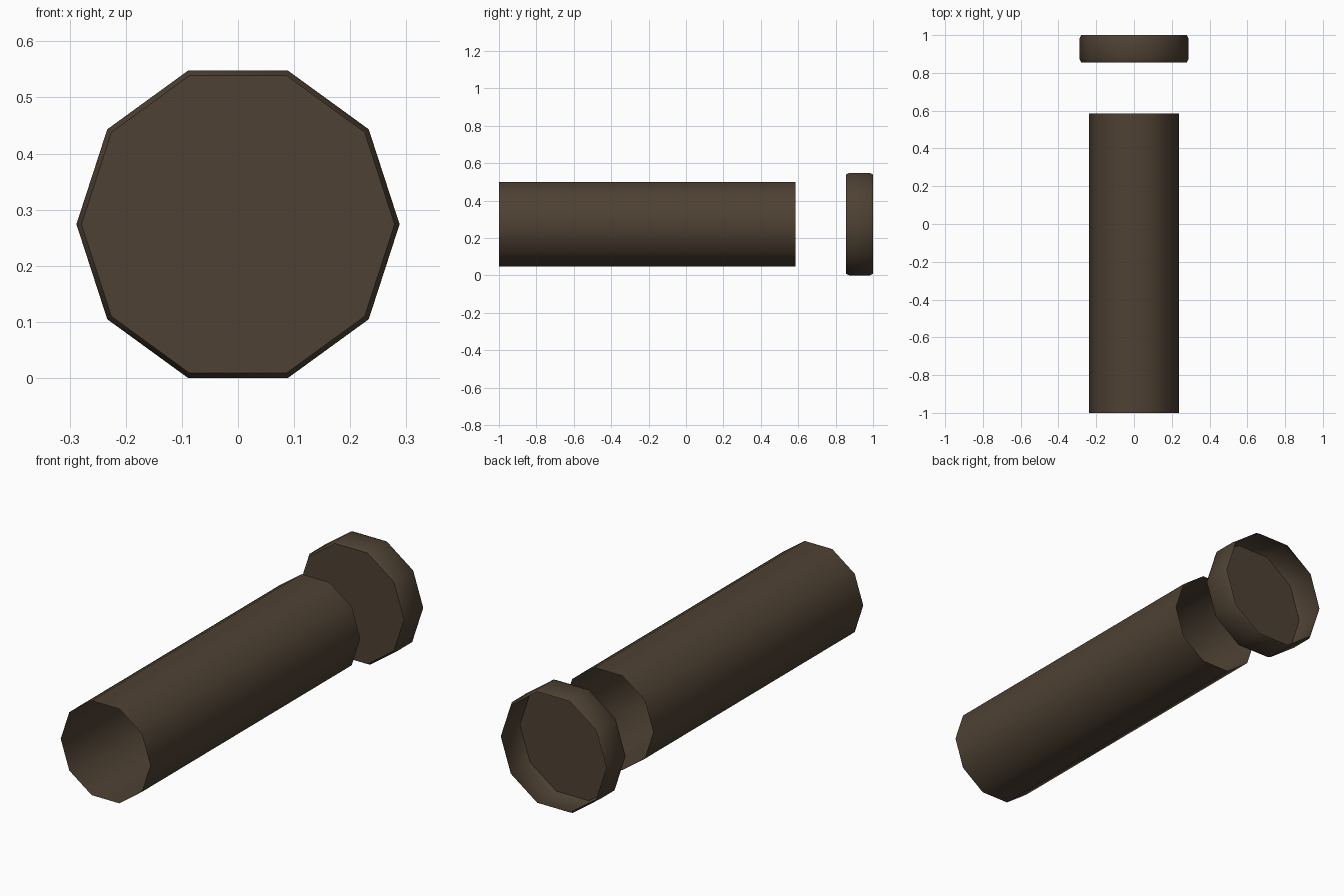
import bpy
import bmesh
import math

if "Cube" in bpy.data.objects:
    bpy.data.objects.remove(bpy.data.objects["Cube"])

SIDES = 10
CENTRE_Z = 0.274

brown = bpy.data.materials.new("dark brown")
brown.diffuse_color = (0.076, 0.053, 0.033, 1.0)
brown.use_nodes = True
brown.node_tree.nodes["Principled BSDF"].inputs["Base Color"].default_value = brown.diffuse_color


def lathe_shell(name, profile, close_front=False):
    """Thin ten-sided shell along y from (y, radius) rings."""
    bm = bmesh.new()
    rings = []
    for y, r in profile:
        ring = []
        for i in range(SIDES):
            a = 2 * math.pi * i / SIDES
            ring.append(bm.verts.new((r * math.cos(a), y, CENTRE_Z + r * math.sin(a))))
        rings.append(ring)
    for front, back in zip(rings, rings[1:]):
        for i in range(SIDES):
            j = (i + 1) % SIDES
            bm.faces.new((front[i], back[i], back[j], front[j]))
    if close_front:
        bm.faces.new(rings[0])
    mesh = bpy.data.meshes.new(name)
    bm.to_mesh(mesh)
    bm.free()
    mesh.materials.append(brown)
    obj = bpy.data.objects.new(name, mesh)
    bpy.context.collection.objects.link(obj)
    bpy.ops.object.select_all(action='DESELECT')
    obj.select_set(True)
    bpy.context.view_layer.objects.active = obj
    bpy.ops.object.shade_smooth_by_angle(angle=math.radians(45))
    return obj


# Long tube, open at both ends
lathe_shell("tube", [(-1.0, 0.237), (0.585, 0.237)])

# Shallow cap: closed front, chamfered edges, hollow and open at the back
lathe_shell("end_cap",
            [(0.855, 0.279), (0.873, 0.288), (0.982, 0.288), (1.0, 0.279)],
            close_front=True)
